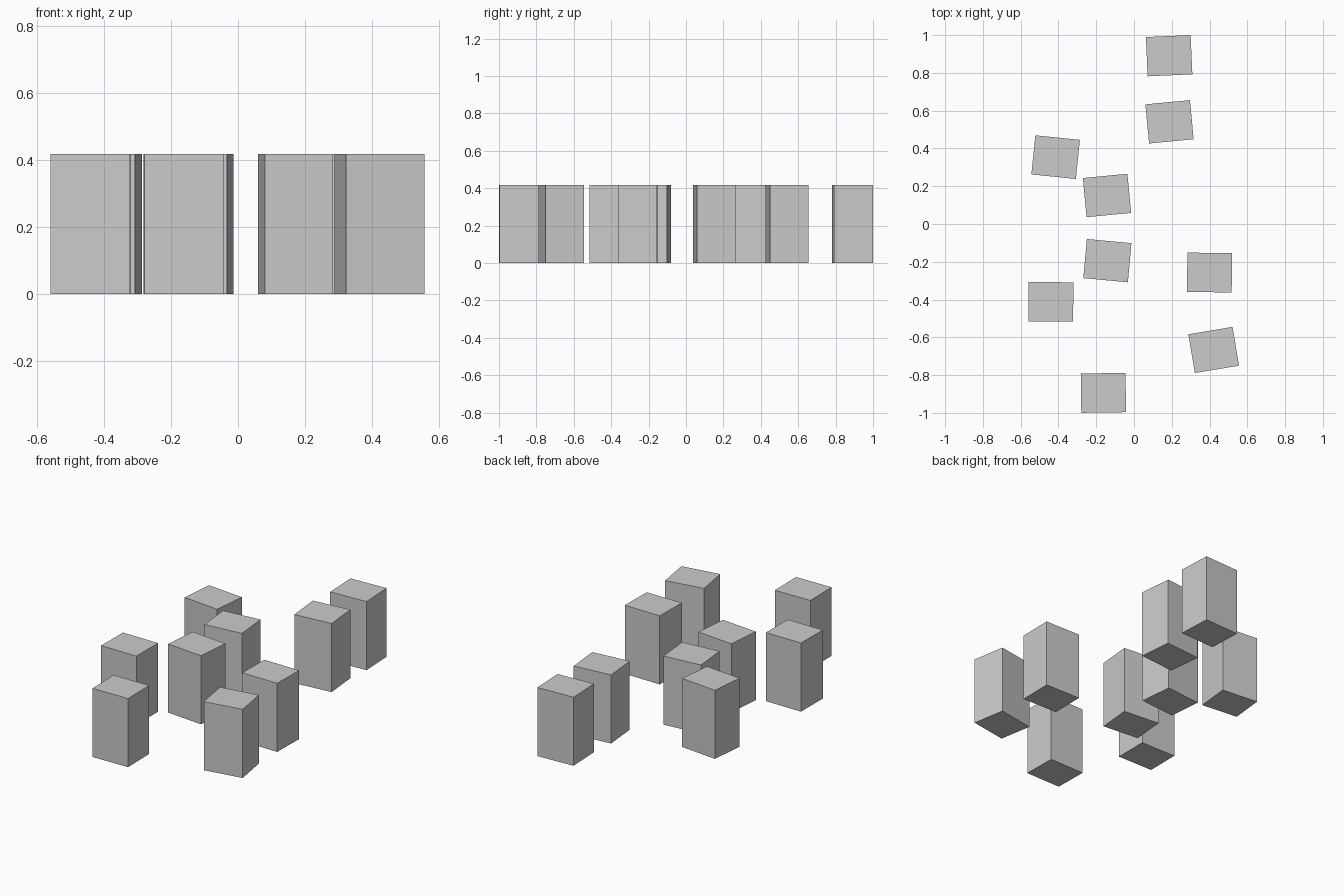
import bpy
from math import radians

if "Cube" in bpy.data.objects:
    bpy.data.objects.remove(bpy.data.objects["Cube"])

# Shared block size
W, D, H = 0.237, 0.208, 0.417

# Centre x, centre y, turn in degrees for each standing block
PLACES = [
    (0.186, 0.891, 2.6),
    (0.188, 0.541, 5.4),
    (-0.415, 0.354, -5.8),
    (-0.143, 0.151, 5.4),
    (-0.141, -0.194, -5.3),
    (-0.440, -0.412, -0.4),
    (0.400, -0.257, -0.8),
    (0.422, -0.667, 9.5),
    (-0.162, -0.894, 0.8),
]


def add_block(name, x, y, turn):
    bpy.ops.mesh.primitive_cube_add(size=1, location=(x, y, H / 2),
                                    rotation=(0, 0, radians(turn)))
    block = bpy.context.object
    block.name = name
    block.scale = (W, D, H)


# Scattered upright blocks
for i, place in enumerate(PLACES, 1):
    add_block(f"block_{i}", *place)
